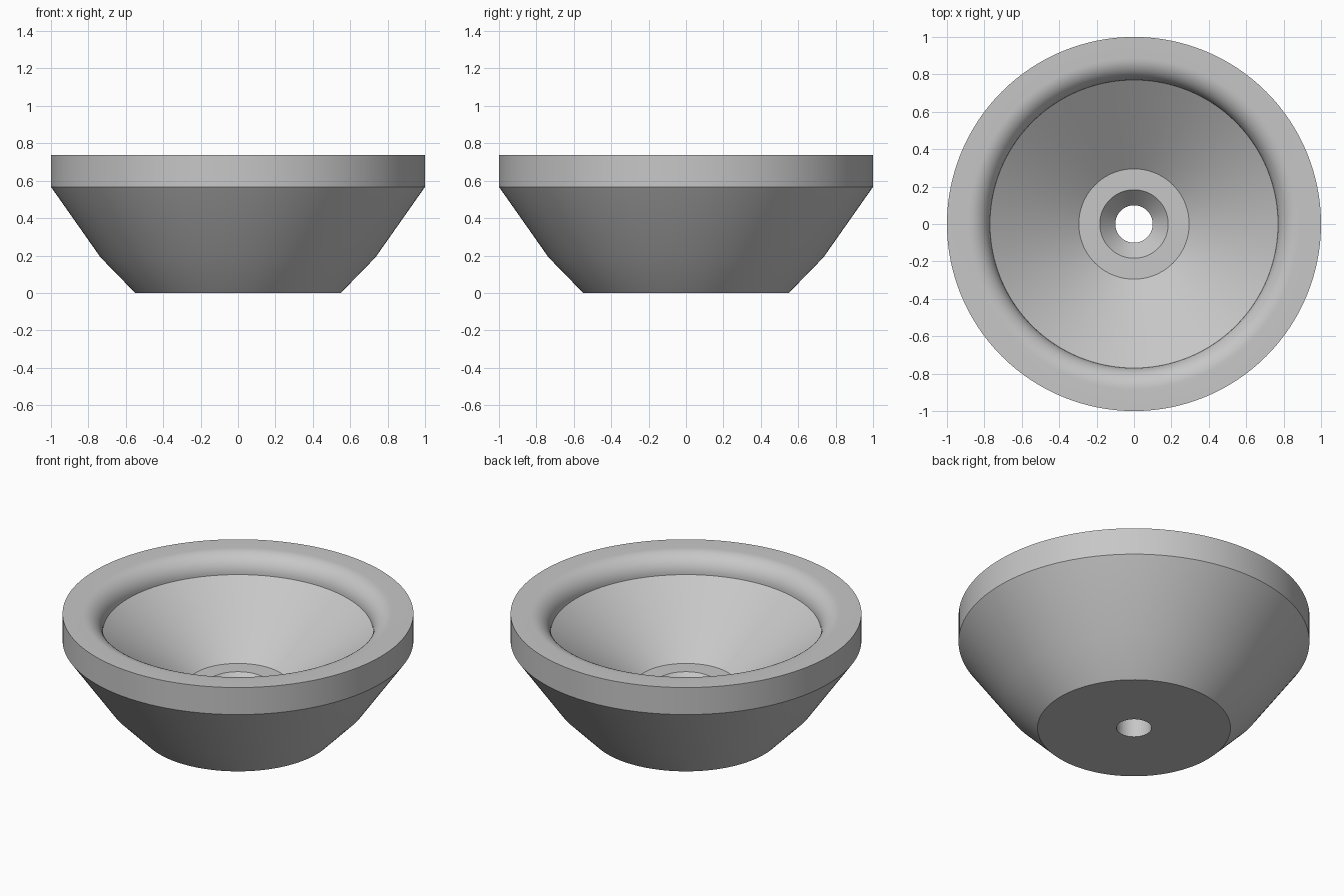
import bpy, bmesh, math

SEGMENTS = 128

cube = bpy.data.objects.get("Cube")
if cube:
    bpy.data.objects.remove(cube, do_unlink=True)

# Plain grey material
grey = bpy.data.materials.new("plain grey")
grey.use_nodes = True
colour = (0.57, 0.57, 0.57, 1)
grey.diffuse_color = colour
grey.node_tree.nodes["Principled BSDF"].inputs["Base Color"].default_value = colour

# Outer wall: base, chamfer, flared side, upright rim band
outer = [(0.1, 0), (0.55, 0), (0.735, 0.19), (1, 0.567), (1, 0.737)]

# Rounded inner lip, a quarter circle
lip_radius, lip_x = 0.115, 0.885
lip_z = outer[-1][1] - lip_radius
lip = []
for i in range(13):
    a = math.pi / 2 * (1 + i / 12)
    lip.append((lip_x + lip_radius * math.cos(a), lip_z + lip_radius * math.sin(a)))

# Conical bowl, flat floor, countersink and through hole
inner = [(0.295, 0.285), (0.183, 0.285), (0.1, 0.195)]
profile = outer + lip + inner

# Revolve the closed profile around the vertical axis
bm = bmesh.new()
verts = [bm.verts.new((r, 0, z)) for r, z in profile]
edges = [bm.edges.new((v, verts[(i + 1) % len(verts)])) for i, v in enumerate(verts)]
bmesh.ops.spin(bm, geom=verts + edges, cent=(0, 0, 0), axis=(0, 0, 1),
               angle=math.tau, steps=SEGMENTS, use_merge=True)
bmesh.ops.remove_doubles(bm, verts=bm.verts, dist=0.0001)
bmesh.ops.recalc_face_normals(bm, faces=bm.faces)
mesh = bpy.data.meshes.new("conical_bowl")
bm.to_mesh(mesh)
bm.free()
mesh.materials.append(grey)

bowl = bpy.data.objects.new("conical_bowl", mesh)
bpy.context.collection.objects.link(bowl)
bpy.ops.object.select_all(action="DESELECT")
bowl.select_set(True)
bpy.context.view_layer.objects.active = bowl
bpy.ops.object.shade_smooth_by_angle(angle=math.radians(30))
